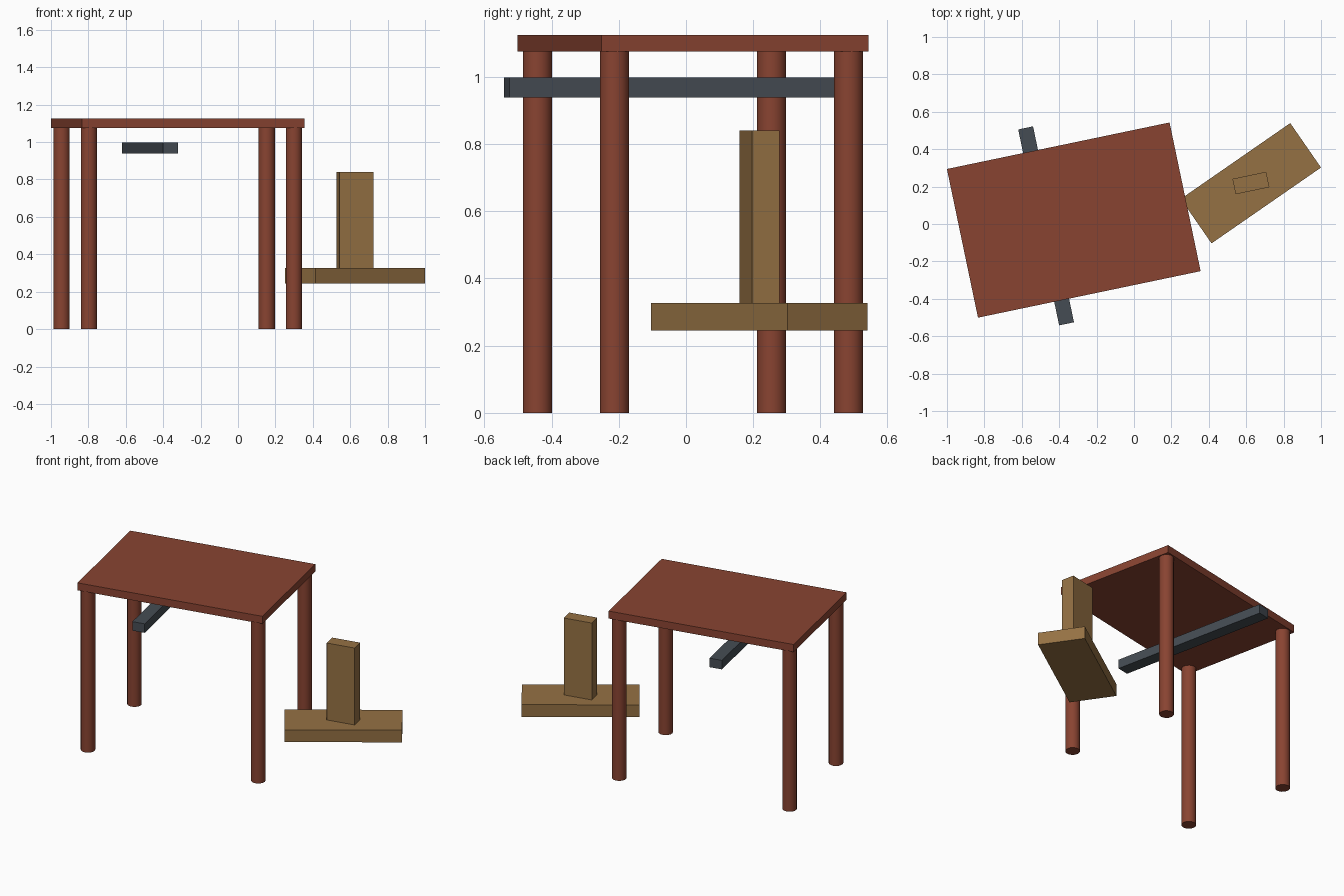
import bpy
from math import radians, cos, sin

if "Cube" in bpy.data.objects:
    bpy.data.objects.remove(bpy.data.objects["Cube"])

TURN = radians(11.8)
CX, CY = -0.322, 0.021


def material(name, rgb):
    m = bpy.data.materials.new(name)
    m.diffuse_color = (*rgb, 1)
    m.use_nodes = True
    m.node_tree.nodes["Principled BSDF"].inputs["Base Color"].default_value = m.diffuse_color
    return m


RED = material("red_wood", (0.25, 0.057, 0.031))
TAN = material("tan_wood", (0.30, 0.165, 0.057))
GREY = material("dark_grey", (0.06, 0.073, 0.088))


def box(name, center, size, z0, z1, angle, mat):
    bpy.ops.mesh.primitive_cube_add(
        size=1, location=(*center, (z0 + z1) / 2), rotation=(0, 0, angle))
    ob = bpy.context.object
    ob.name = name
    ob.scale = (*size, z1 - z0)
    bpy.ops.object.transform_apply(location=False, rotation=False, scale=True)
    ob.data.materials.append(mat)
    return ob


# Table top
box("table_top", (CX, CY), (1.216, 0.812), 1.075, 1.125, TURN, RED)

# Four round legs, inset from the corners
for side, sx in (("left", -1), ("right", 1)):
    for end, sy in (("front", -1), ("back", 1)):
        u, v = sx * 0.56, sy * 0.356
        x = CX + u * cos(TURN) - v * sin(TURN)
        y = CY + u * sin(TURN) + v * cos(TURN)
        bpy.ops.mesh.primitive_cylinder_add(
            vertices=16, radius=0.044, depth=1.075,
            location=(x, y, 1.075 / 2), rotation=(0, 0, TURN))
        leg = bpy.context.object
        leg.name = f"{end}_{side}_leg"
        leg.data.materials.append(RED)
        bpy.ops.object.shade_smooth_by_angle(angle=radians(40))

# Bar below the top
box("under_bar", (-0.47, -0.01), (0.081, 1.07), 0.938, 0.998, TURN, GREY)

# Floating plank with an upright post
box("plank", (0.625, 0.218), (0.712, 0.289), 0.245, 0.327, radians(34.7), TAN)
box("post", (0.625, 0.219), (0.184, 0.084), 0.327, 0.84, TURN, TAN)
